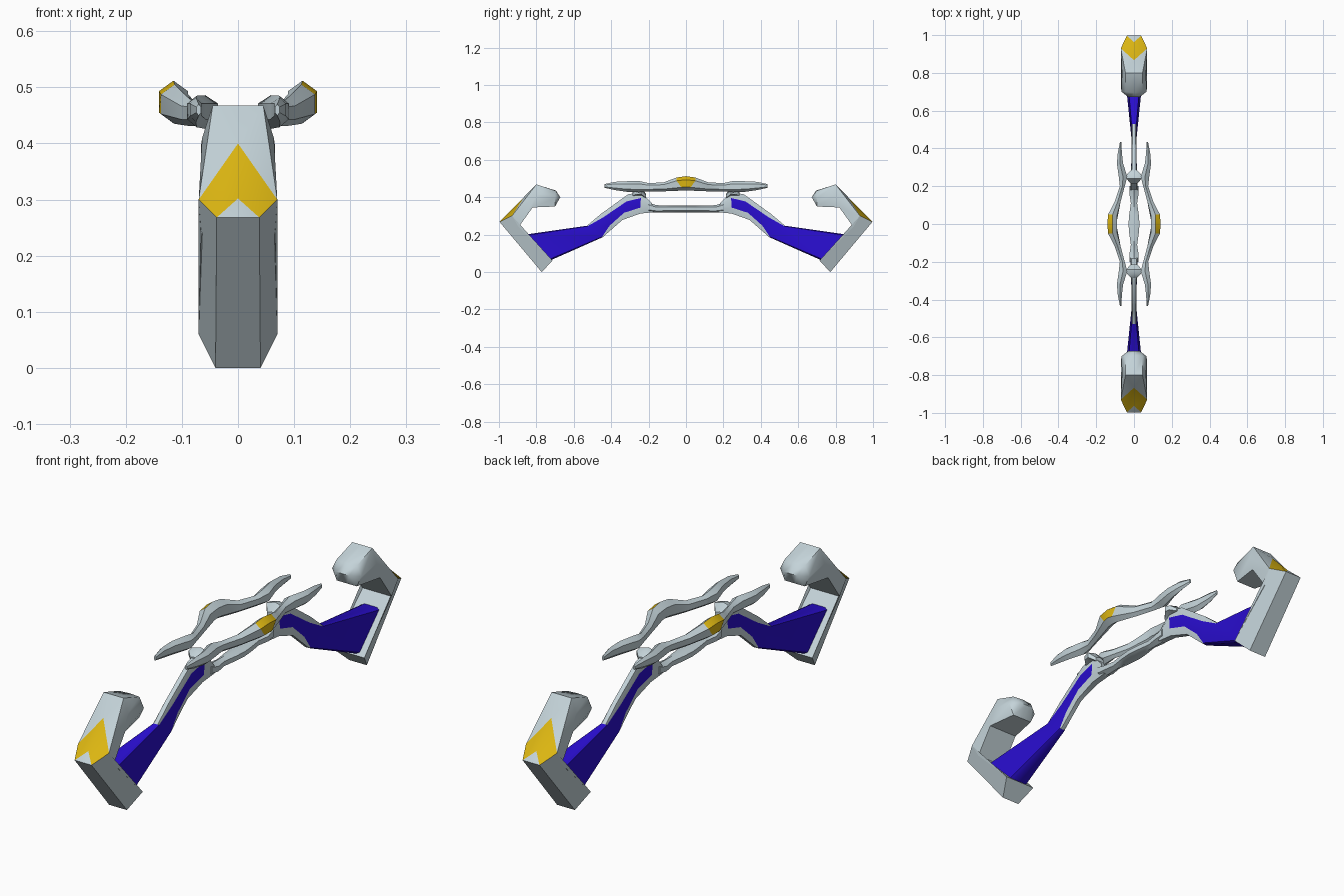
import bpy, bmesh, math

cube = bpy.data.objects.get("Cube")
if cube:
    bpy.data.objects.remove(cube, do_unlink=True)


def material(name, rgb):
    m = bpy.data.materials.new(name)
    m.use_nodes = True
    m.diffuse_color = (*rgb, 1)
    m.node_tree.nodes["Principled BSDF"].inputs["Base Color"].default_value = (*rgb, 1)
    return m


MATS = [material("pale_grey", (0.55, 0.65, 0.69)),
        material("deep_blue", (0.022, 0.004, 0.62)),
        material("gold", (0.72, 0.47, 0.006))]
GREY, BLUE, GOLD = range(3)


def make(name, verts, faces, xs=(1, -1), ys=(1, -1), angle=40):
    """Copy the faces into each mirrored side, weld them and shade smooth."""
    bm = bmesh.new()
    for sx in xs:
        for sy in ys:
            vs = [bm.verts.new((x * sx, y * sy, z)) for x, y, z in verts]
            for idx, mat in faces:
                order = idx if sx * sy > 0 else idx[::-1]
                bm.faces.new([vs[i] for i in order]).material_index = mat
    bmesh.ops.remove_doubles(bm, verts=bm.verts, dist=0.0005)
    bmesh.ops.recalc_face_normals(bm, faces=bm.faces)
    mesh = bpy.data.meshes.new(name)
    bm.to_mesh(mesh)
    bm.free()
    for m in MATS:
        mesh.materials.append(m)
    ob = bpy.data.objects.new(name, mesh)
    bpy.context.collection.objects.link(ob)
    bpy.ops.object.select_all(action='DESELECT')
    ob.select_set(True)
    bpy.context.view_layer.objects.active = ob
    bpy.ops.object.shade_smooth_by_angle(angle=math.radians(angle))
    return ob


def loft(stations, n=6, gold=False, cap_start=False):
    """Tube along y from (x, y, z, half width, half height) stations."""
    verts, faces = [], []
    for s, (x, y, z, rx, rz) in enumerate(stations):
        for k in range(n):
            a = (k - 0.5) * 2 * math.pi / n
            low = gold and s == 1 and math.sin(a) < 0
            verts.append((x + rx * math.cos(a), y * (0.5 if low else 1), z + rz * math.sin(a)))
    for s in range(len(stations) - 1):
        for k in range(n):
            a, b = s * n + k, s * n + (k + 1) % n
            mat = GOLD if gold and s == 0 and k < 2 else GREY
            faces.append(((a, b, b + n, a + n), mat))
    last = (len(stations) - 1) * n
    faces.append((tuple(range(last, last + n)), GREY))
    if cap_start:
        faces.append((tuple(range(n))[::-1], GREY))
    return verts, faces


# Curved limbs: top and bottom edge points (y, z), half thickness, blue band start
limb = [((0.185, 0.37), (0.17, 0.32), 0.020, 0.28),
        ((0.24, 0.428), (0.245, 0.312), 0.018, 0.28),
        ((0.31, 0.415), (0.34, 0.278), 0.014, 0.28),
        ((0.455, 0.31), (0.395, 0.23), 0.013, 0.22),
        ((0.53, 0.247), (0.445, 0.186), 0.013, 0.04),
        ((0.88, 0.197), (0.725, 0.062), 0.042, 0.04)]
verts, faces = [], []
for (ty, tz), (by, bz), w, f in limb:
    for t, x in ((0, 0), (0, 0.7 * w), (f, w), (1 - f, w), (1, 0.7 * w), (1, 0)):
        verts.append((x, ty + (by - ty) * t, tz + (bz - tz) * t))
for s in range(len(limb) - 1):
    for k in range(5):
        a = s * 6 + k
        blue = s == 4 or (k == 2 and s > 0)
        faces.append(((a, a + 1, a + 7, a + 6), BLUE if blue else GREY))
faces.append(((0, 5, 4, 3, 2, 1), GREY))
make("limbs", verts, faces)

# Angled end pieces: one half, with the gold chevron cut into the outer face
P = {
    "elbow": (0.038, 0.997, 0.268), "elbow_mid": (0, 0.997, 0.268),
    "notch": (0, 0.963, 0.302), "side": (0.07, 0.93, 0.30),
    "peak": (0, 0.867, 0.40), "crown": (0.045, 0.80, 0.468),
    "crown_mid": (0, 0.80, 0.468), "cheek": (0.064, 0.80, 0.41),
    "brow": (0.046, 0.70, 0.435), "brow_mid": (0, 0.695, 0.435),
    "tip": (0.066, 0.70, 0.395), "nose": (0.03, 0.672, 0.40),
    "nose_mid": (0, 0.672, 0.40), "chin": (0.045, 0.70, 0.35),
    "chin_mid": (0, 0.70, 0.35), "jaw": (0.066, 0.82, 0.345),
    "jaw_mid": (0, 0.82, 0.345), "crook": (0.066, 0.895, 0.24),
    "crook_mid": (0, 0.895, 0.24), "toe": (0.07, 0.713, 0.06),
    "toe_mid": (0, 0.713, 0.06), "heel": (0.04, 0.772, 0),
    "heel_mid": (0, 0.772, 0),
}
names = list(P)
panels = [
    ("peak side elbow notch", GOLD),
    ("notch elbow elbow_mid", GREY),
    ("peak crown side", GREY),
    ("peak crown_mid crown", GREY),
    ("crown cheek side", GREY),
    ("side cheek jaw crook", GREY),
    ("crown crown_mid brow_mid brow", GREY),
    ("crown brow tip cheek", GREY),
    ("cheek tip chin jaw", GREY),
    ("brow brow_mid nose_mid nose", GREY),
    ("brow nose tip", GREY),
    ("tip nose chin", GREY),
    ("nose nose_mid chin_mid chin", GREY),
    ("chin chin_mid jaw_mid jaw", GREY),
    ("jaw jaw_mid crook_mid crook", GREY),
    ("crook crook_mid toe_mid toe", GREY),
    ("side crook toe", GREY),
    ("elbow side toe heel", GREY),
    ("elbow heel heel_mid elbow_mid", GREY),
    ("toe toe_mid heel_mid heel", GREY),
]
make("end_pieces", list(P.values()),
     [(tuple(names.index(n) for n in text.split()), mat) for text, mat in panels], angle=45)

# Centre grip with a swell in the middle
grip = [(0, 0, 0.337, 0.034, 0.019), (0, 0.05, 0.337, 0.029, 0.019),
        (0, 0.11, 0.337, 0.019, 0.019), (0, 0.16, 0.337, 0.028, 0.020),
        (0, 0.20, 0.345, 0.026, 0.026)]
make("grip", *loft(grip), xs=(1,))

# Side rails with gold knuckles and pointed prongs
rail = [(0.115, 0, 0.474, 0.030, 0.038), (0.113, 0.05, 0.470, 0.028, 0.035),
        (0.086, 0.12, 0.455, 0.018, 0.024), (0.062, 0.20, 0.453, 0.015, 0.022),
        (0.058, 0.25, 0.456, 0.026, 0.030), (0.074, 0.32, 0.457, 0.019, 0.028),
        (0.075, 0.38, 0.460, 0.012, 0.022), (0.070, 0.435, 0.460, 0.005, 0.010)]
make("side_rails", *loft(rail, gold=True))

# Joints tying the rails to the limbs
joint = [(0, 0.215, 0.405, 0.022, 0.015), (0, 0.24, 0.427, 0.046, 0.022),
         (0, 0.265, 0.425, 0.042, 0.020), (0, 0.285, 0.415, 0.018, 0.012)]
make("rail_joints", *loft(joint, cap_start=True), xs=(1,))
